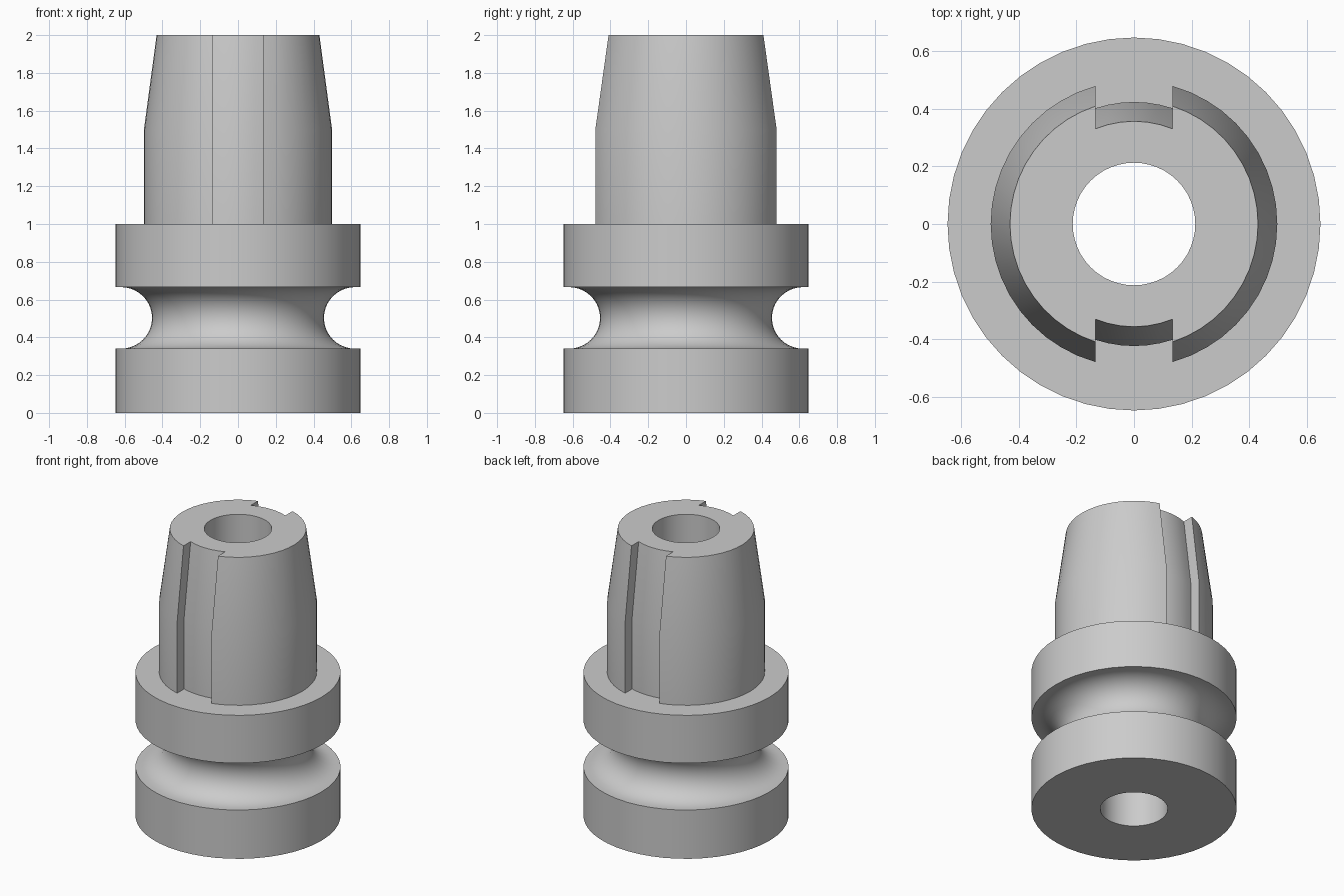
import bpy, bmesh
from math import sin, cos, asin, pi

if "Cube" in bpy.data.objects:
    bpy.data.objects.remove(bpy.data.objects["Cube"])

SEG = 48            # sides around the axis
BORE = 0.213        # through-hole radius
SLOT = 0.133        # half width of the keyways

steel = bpy.data.materials.new("grey steel")
steel.diffuse_color = (0.6, 0.6, 0.6, 1)
steel.use_nodes = True
steel.node_tree.nodes["Principled BSDF"].inputs["Base Color"].default_value = steel.diffuse_color


def ring(bm, r, z):
    return [bm.verts.new((r * cos(2 * pi * i / SEG), r * sin(2 * pi * i / SEG), z))
            for i in range(SEG)]


def loft(bm, loops):
    for a, b in zip(loops, loops[1:]):
        n = len(a)
        for i in range(n):
            j = (i + 1) % n
            bm.faces.new((a[i], a[j], b[j], b[i]))


def finish(bm, name):
    bmesh.ops.recalc_face_normals(bm, faces=bm.faces)
    mesh = bpy.data.meshes.new(name)
    bm.to_mesh(mesh)
    bm.free()
    mesh.materials.append(steel)
    ob = bpy.data.objects.new(name, mesh)
    bpy.context.collection.objects.link(ob)
    bpy.ops.object.select_all(action='DESELECT')
    ob.select_set(True)
    bpy.context.view_layer.objects.active = ob
    bpy.ops.object.shade_smooth_by_angle()


# Grooved collar: turned profile with a half-round groove and bore
steps = 20
groove = [(0.62 - 0.165 * sin(pi * k / steps), 0.503 + 0.163 * cos(pi * k / steps))
          for k in range(steps + 1)]
profile = [(0.41, 1), (0.648, 1), (0.648, 0.666)] + groove + \
          [(0.648, 0.34), (0.648, 0), (BORE, 0), (BORE, 1)]
bm = bmesh.new()
loft(bm, [ring(bm, r, z) for r, z in profile])
finish(bm, "grooved_collar")


# Tapered shank: round outline with a keyway at front and back
def outline(bm, outer, floor, z):
    a_out, a_floor = asin(SLOT / outer), asin(SLOT / floor)
    pts = []
    for mid in (0, pi):
        n = 20
        span = pi / 2 - a_out
        for k in range(n + 1):                    # outer wall
            a = mid - span + 2 * span * k / n
            pts.append((outer * cos(a), outer * sin(a)))
        for k in range(7):                        # keyway floor
            a = mid + pi / 2 - a_floor + 2 * a_floor * k / 6
            pts.append((floor * cos(a), floor * sin(a)))
    return [bm.verts.new((x, y, z)) for x, y in pts]


bm = bmesh.new()
shank = [outline(bm, ro, rf, z) for ro, rf, z in
         ((0.498, 0.424, 1), (0.498, 0.424, 1.5), (0.431, 0.357, 2))]
loft(bm, shank)
bore = [ring(bm, BORE, 1), ring(bm, BORE, 2)]
loft(bm, bore)
# Top face between the outline and the bore
rim = set(shank[-1]) | set(bore[-1])
edges = [e for e in bm.edges if e.verts[0] in rim and e.verts[1] in rim]
bmesh.ops.triangle_fill(bm, edges=edges, use_beauty=True, normal=(0, 0, 1))
finish(bm, "tapered_shank")
